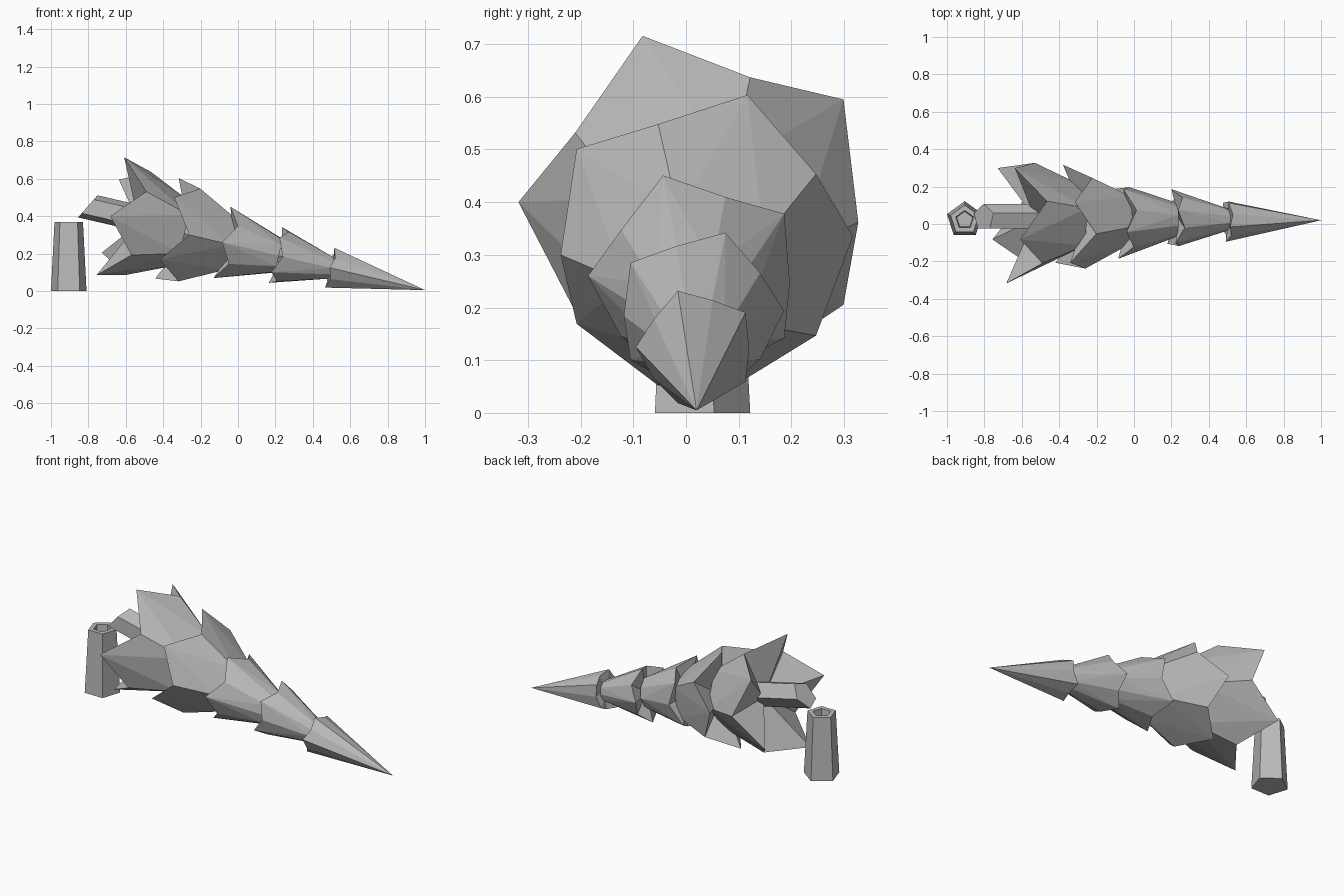
import bpy, bmesh
from math import sin, cos, radians
from mathutils import Vector

cube = bpy.data.objects.get("Cube")
if cube:
    bpy.data.objects.remove(cube)

grey = bpy.data.materials.new("plain_grey")
grey.use_nodes = True
COLOUR = (0.5, 0.5, 0.5, 1)
grey.diffuse_color = COLOUR
grey.node_tree.nodes["Principled BSDF"].inputs["Base Color"].default_value = COLOUR

# Fallen tree direction (towards the tip) and the two directions across it
ALONG = Vector((0.973, 0, -0.229))
SIDE = Vector((0, 1, 0))
OVER = Vector((0.229, 0, 0.973))


def polygon(centre, radius, start, u=SIDE, v=OVER):
    """Points of a regular pentagon across the axis."""
    angles = [radians(start + 72 * i) for i in range(5)]
    return [Vector(centre) + radius * (cos(a) * u + sin(a) * v) for a in angles]


def star(tips, notches):
    """Ring that alternates between two pentagons."""
    return [p for pair in zip(tips, notches) for p in pair]


def loft(name, rings):
    """Skin a row of rings; a ring of one point becomes a fan."""
    bm = bmesh.new()
    loops = [[bm.verts.new(p) for p in ring] for ring in rings]
    for a, b in zip(loops, loops[1:]):
        n = max(len(a), len(b))
        for i in range(n):
            j = (i + 1) % n
            if len(a) == 1:
                bm.faces.new((a[0], b[j], b[i]))
            elif len(b) == 1:
                bm.faces.new((a[i], a[j], b[0]))
            elif i % 2 == 0:
                # split each side along the diagonal from the drooping tip
                bm.faces.new((a[i], a[j], b[i]))
                bm.faces.new((a[j], b[j], b[i]))
            else:
                bm.faces.new((a[i], a[j], b[j]))
                bm.faces.new((a[i], b[j], b[i]))
    for loop in (loops[0], loops[-1]):
        if len(loop) > 2:
            bm.faces.new(loop)
    bmesh.ops.recalc_face_normals(bm, faces=bm.faces)
    bmesh.ops.dissolve_limit(bm, angle_limit=0.01, verts=bm.verts, edges=bm.edges)
    mesh = bpy.data.meshes.new(name)
    bm.to_mesh(mesh)
    bm.free()
    mesh.materials.append(grey)
    obj = bpy.data.objects.new(name, mesh)
    bpy.context.collection.objects.link(obj)


def tier(name, tips, tip_radius, notches, notch_radius, start, length, front, flat):
    """Foliage cone with a zigzag hem; flat sets the nose radius below the tips."""
    hem = star(polygon(tips, tip_radius, start),
               polygon(notches, notch_radius, start + 36))
    c = Vector(notches)
    end = c + length * ALONG
    nose = [end]
    if front:
        nose = star(polygon(end, front * flat, start), polygon(end, front, start + 36))
    loft(name, [nose, hem, [c]])


# Foliage, from the tip of the tree to its base
tier("foliage_tip", (0.49, 0.02, 0.125), 0.115, (0.507, 0.02, 0.121), 0.1,
     36, 0.507, 0, 1)
tier("foliage_second", (0.2, 0.025, 0.193), 0.161, (0.24, 0.025, 0.184), 0.143,
     0, 0.27, 0.06, 0.95)
tier("foliage_third", (-0.085, 0.02, 0.26), 0.206, (-0.025, 0.02, 0.246), 0.177,
     36, 0.25, 0.097, 0.95)
tier("foliage_fourth", (-0.38, 0.027, 0.335), 0.29, (-0.26, 0.03, 0.3), 0.268,
     0, 0.23, 0.145, 0.81)
tier("foliage_base", (-0.683, 0.023, 0.4), 0.341, (-0.53, 0.03, 0.362), 0.297,
     36, 0.25, 0.18, 0.81)

# Fallen trunk, snapped on a slant
inner = polygon((-0.4, 0.035, 0.36), 0.073, 0)
snapped = [p + ALONG * 0.55 * (p.z - 0.45)
           for p in polygon((-0.805, 0.035, 0.453), 0.073, 0)]
loft("trunk", [inner, snapped])

# Stump, hollow at the top
X, Y = Vector((1, 0, 0)), Vector((0, 1, 0))
levels = [(0, 0.1), (0.37, 0.08), (0.37, 0.05), (0.32, 0.045)]
loft("stump", [polygon((-0.905, 0.022, z), r, 90, X, Y) for z, r in levels])
